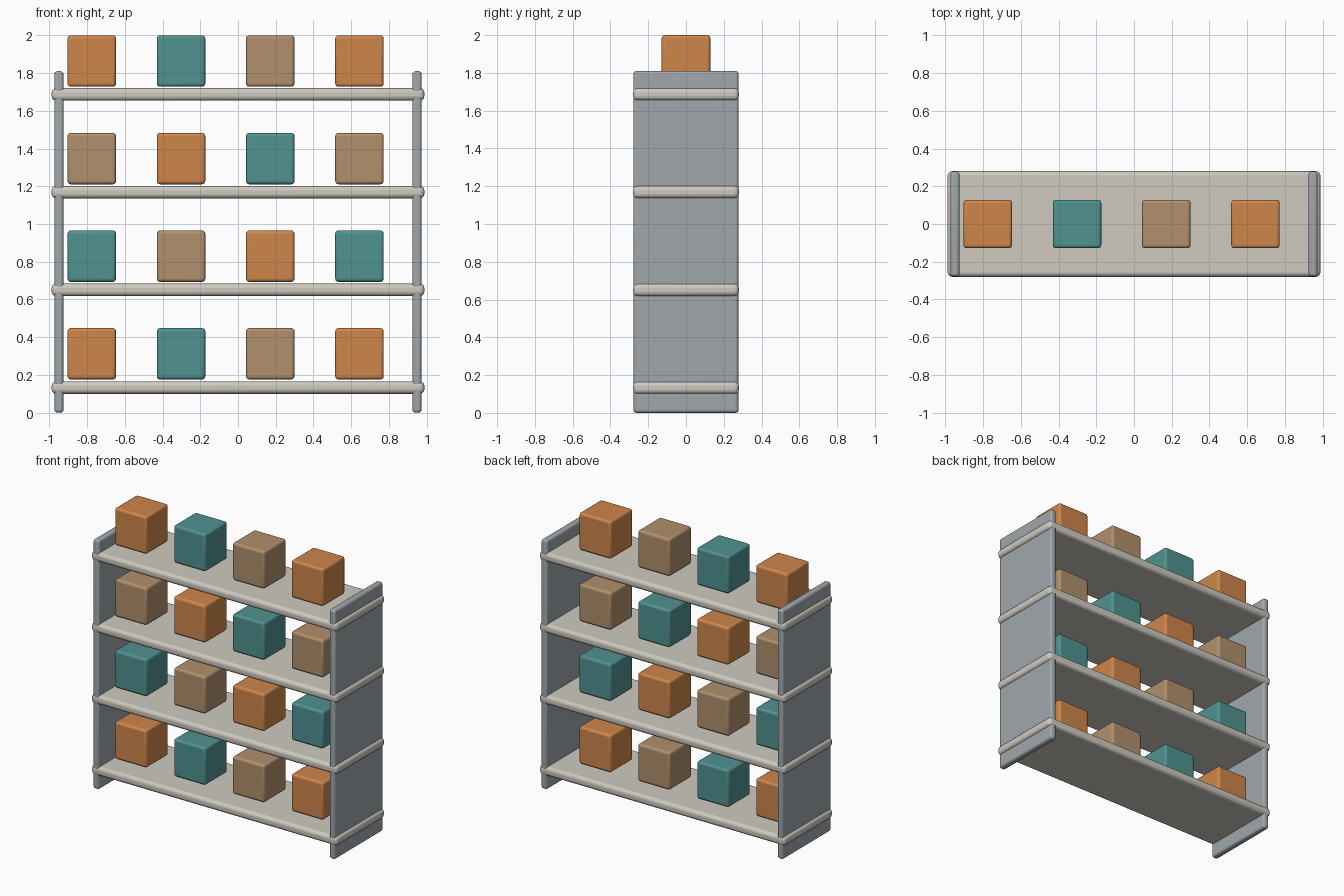
import bpy
import math

cube = bpy.data.objects.get("Cube")
if cube:
    bpy.data.objects.remove(cube, do_unlink=True)


def material(name, colour):
    mat = bpy.data.materials.new(name)
    mat.use_nodes = True
    mat.diffuse_color = (*colour, 1)
    shader = next(n for n in mat.node_tree.nodes if n.type == "BSDF_PRINCIPLED")
    shader.inputs["Base Color"].default_value = (*colour, 1)
    shader.inputs["Roughness"].default_value = 0.7
    return mat


def rounded_box(name, size, centre, mat, radius):
    bpy.ops.mesh.primitive_cube_add(size=1, location=centre)
    obj = bpy.context.object
    obj.name = name
    obj.scale = size
    bpy.ops.object.transform_apply(location=False, rotation=False, scale=True)
    obj.data.materials.append(mat)
    bevel = obj.modifiers.new("Rounded edges", "BEVEL")
    bevel.width = radius
    bevel.segments = 4
    bpy.ops.object.shade_smooth_by_angle(angle=math.radians(35))
    return obj


warm_white = material("warm white", (0.62, 0.59, 0.53))
steel_grey = material("steel grey", (0.35, 0.39, 0.41))
block_colours = [
    material("orange", (0.62, 0.24, 0.07)),
    material("teal", (0.08, 0.29, 0.28)),
    material("tan", (0.44, 0.28, 0.15)),
]

# Upright side panels
for side, x in (("right", -0.949), ("left", 0.949)):
    rounded_box(f"{side}_panel", (0.048, 0.556, 1.81), (x, 0, 0.905),
                steel_grey, 0.016)

# Shelves, each carrying a row of blocks in a repeating colour order
for row in range(4):
    rise = row * 0.518
    rounded_box(f"shelf_{row + 1}", (1.976, 0.56, 0.066), (0, 0, 0.133 + rise),
                warm_white, 0.024)
    for col in range(4):
        rounded_box(f"block_{row + 1}_{col + 1}", (0.257, 0.257, 0.272),
                    (-0.775 + col * 0.473, 0, 0.312 + row * 0.5173),
                    block_colours[(row + col) % 3], 0.017)
